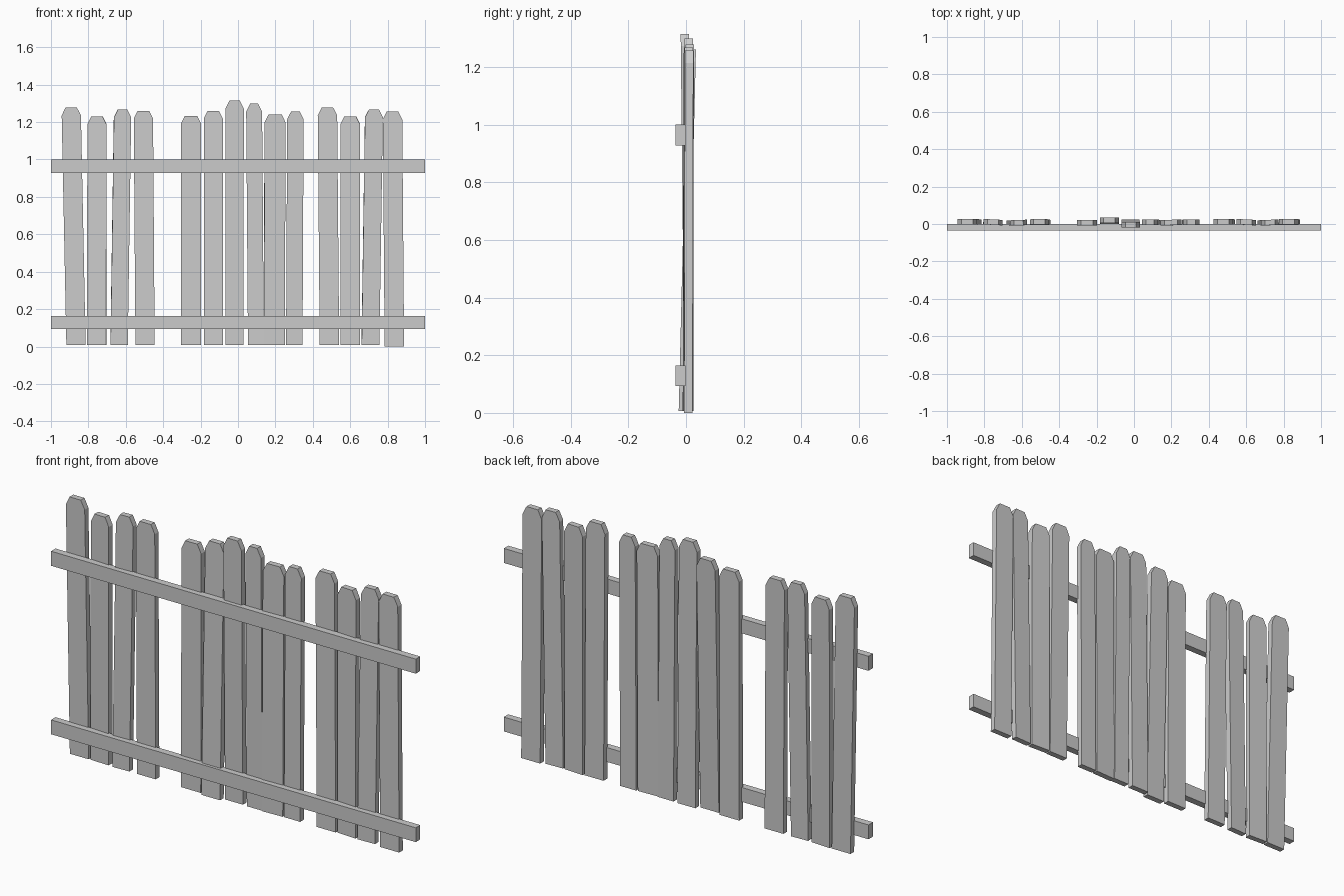
import bpy, bmesh, math


def make_object(name, bm):
    bmesh.ops.recalc_face_normals(bm, faces=bm.faces)
    me = bpy.data.meshes.new(name)
    bm.to_mesh(me)
    bm.free()
    ob = bpy.data.objects.new(name, me)
    bpy.context.collection.objects.link(ob)
    return ob


def picket(name, xb, xt, w, h, yb, yt, yaw=0.0, z0=0.007, t=0.029):
    # clipped-corner board outline, extruded, leaning from bottom to top centre
    cx, cz = 0.021, 0.042
    profile = [(-w/2, z0), (w/2, z0), (w/2, h - cz), (w/2 - cx*0.7, h - 0.012),
               (w/2 - cx, h), (-w/2 + cx, h), (-w/2 + cx*0.7, h - 0.012), (-w/2, h - cz)]
    bm = bmesh.new()
    c, s = math.cos(math.radians(yaw)), math.sin(math.radians(yaw))
    rings = []
    for side in (-t/2, t/2):
        ring = []
        for px, z in profile:
            f = z / h
            ring.append(bm.verts.new((px*c - side*s + xb + (xt - xb)*f,
                                      px*s + side*c + yb + (yt - yb)*f, z)))
        rings.append(ring)
        bm.faces.new(ring)
    n = len(profile)
    for i in range(n):
        j = (i + 1) % n
        bm.faces.new((rings[0][i], rings[0][j], rings[1][j], rings[1][i]))
    make_object(name, bm)


def rail(name, z0, z1):
    bm = bmesh.new()
    bmesh.ops.create_cube(bm, size=1)
    for v in bm.verts:
        v.co = (v.co.x*2, v.co.y*0.035 - 0.0185, (z0 + z1)/2 + v.co.z*(z1 - z0))
    make_object(name, bm)


# two horizontal rails on the front
rail("lower_rail", 0.093, 0.164)
rail("upper_rail", 0.928, 1.0)

# bottom x, top x, width, height, bottom y, top y, yaw
pickets = [
    (-0.866, -0.892, 0.103, 1.277, 0.008, 0.013, 0),
    (-0.755, -0.754, 0.102, 1.230, 0.008, 0.010, -3),
    (-0.636, -0.617, 0.092, 1.267, 0.005, 0.007, 2),
    (-0.497, -0.506, 0.103, 1.260, 0.006, 0.011, 0),
    (-0.251, -0.251, 0.108, 1.233, 0.004, 0.007, 0),
    (-0.132, -0.132, 0.102, 1.260, -0.011, 0.020, 0),
    (-0.019, -0.018, 0.098, 1.314, 0.010, -0.004, 0),
    (0.096, 0.086, 0.085, 1.298, 0.007, 0.010, 0),
    (0.194, 0.198, 0.112, 1.240, 0.005, 0.008, 2),
    (0.301, 0.307, 0.088, 1.256, 0.008, 0.009, 0),
    (0.489, 0.478, 0.104, 1.277, 0.007, 0.013, 0),
    (0.600, 0.600, 0.104, 1.230, 0.008, 0.010, -3),
    (0.708, 0.727, 0.095, 1.267, 0.006, 0.008, 2),
    (0.836, 0.826, 0.104, 1.256, 0.008, 0.011, 0, 0.0),
]
for i, p in enumerate(pickets):
    picket(f"picket_{i + 1}", *p)
